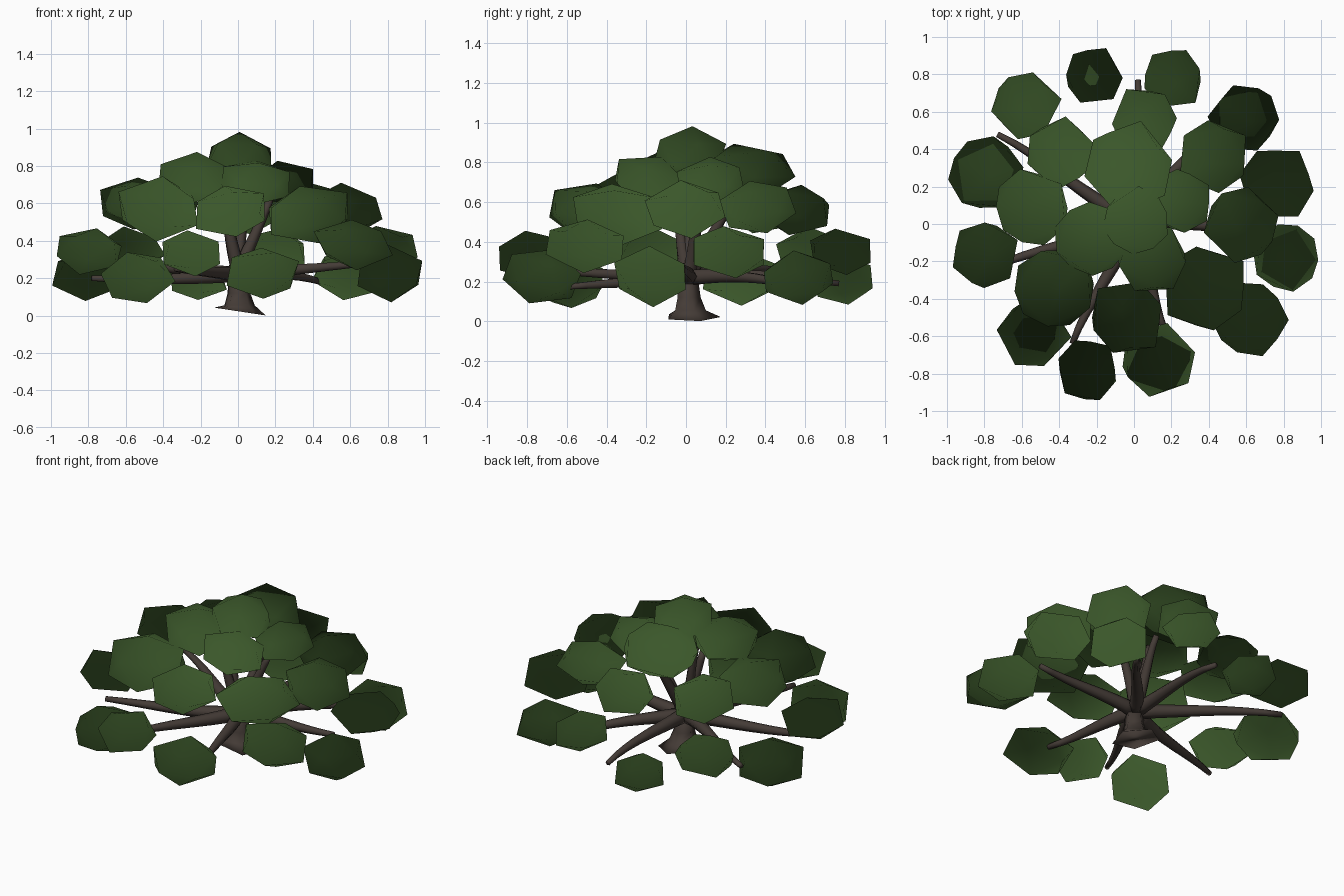
import bpy, bmesh, math, random
from mathutils import Vector, Matrix, Euler

if "Cube" in bpy.data.objects:
    bpy.data.objects.remove(bpy.data.objects["Cube"])

random.seed(4)


def material(name, rgb):
    m = bpy.data.materials.new(name)
    m.diffuse_color = (*rgb, 1)
    m.use_nodes = True
    m.node_tree.nodes["Principled BSDF"].inputs["Base Color"].default_value = m.diffuse_color
    return m


GREEN = material("leaf green", (0.043, 0.095, 0.023))
BROWN = material("bark brown", (0.058, 0.044, 0.037))


def finish(name, bm, mat):
    bmesh.ops.recalc_face_normals(bm, faces=bm.faces)
    me = bpy.data.meshes.new(name)
    bm.to_mesh(me)
    bm.free()
    me.materials.append(mat)
    me.shade_smooth()
    ob = bpy.data.objects.new(name, me)
    bpy.context.collection.objects.link(ob)
    return ob


def loft(bm, rings):
    loops = [[bm.verts.new(p) for p in ring] for ring in rings]
    n = len(loops[0])
    for a, b in zip(loops, loops[1:]):
        for i in range(n):
            j = (i + 1) % n
            bm.faces.new((a[i], a[j], b[j], b[i]))
    bm.faces.new(loops[0])
    bm.faces.new(loops[-1])


# Trunk: flared, slightly sloping foot
bm = bmesh.new()
profile = [(0.0, 0.145, 0.01, 0.03), (0.055, 0.085, 0.008, 0.015),
           (0.12, 0.064, 0.005, 0.01), (0.27, 0.052, 0, 0)]
rings = []
for k, (z, r, cx, cy) in enumerate(profile):
    ring = []
    for i in range(5):
        a = math.tau * i / 5 + 0.3
        x, y = r * math.cos(a), r * math.sin(a)
        slope = 0.022 * (1 - x / 0.145) if k == 0 else 0
        ring.append(Vector((x + cx, y + cy, z + slope)))
    rings.append(ring)
loft(bm, rings)
finish("trunk", bm, BROWN)


def branch(name, end, r0, r1, rise, sway=0.0):
    # tapered tube along a bent path from the trunk top
    start, end = Vector((0, 0.01, 0.22)), Vector(end)
    side = Vector((-end.y, end.x, 0)).normalized() * sway
    up = Vector((0, 0, rise))
    c1 = start.lerp(end, 0.33) + side + up
    c2 = start.lerp(end, 0.67) - side + up
    n, sides = 9, 6
    pts = []
    for k in range(n):
        t = k / (n - 1)
        s = 1 - t
        pts.append(start * s ** 3 + c1 * 3 * t * s * s + c2 * 3 * t * t * s + end * t ** 3)
    rings = []
    for k, p in enumerate(pts):
        d = (pts[min(k + 1, n - 1)] - pts[max(k - 1, 0)]).normalized()
        u = Vector((-d.y, d.x, 0)).normalized()
        v = d.cross(u)
        r = r0 + (r1 - r0) * k / (n - 1)
        rings.append([p + r * (u * math.cos(math.tau * i / sides)
                               + v * math.sin(math.tau * i / sides))
                      for i in range(sides)])
    bm = bmesh.new()
    loft(bm, rings)
    finish(name, bm, BROWN)


# Spreading lower branches
for i, (end, rise) in enumerate([((0.02, 0.77, 0.19), 0.03), ((-0.73, 0.48, 0.26), 0.02),
                                 ((-0.78, -0.24, 0.20), -0.02), ((-0.33, -0.64, 0.25), 0.0),
                                 ((0.17, -0.58, 0.175), 0.0), ((0.70, -0.02, 0.28), 0.0),
                                 ((0.44, 0.56, 0.18), 0.03)]):
    branch(f"low_branch_{i + 1}", end, 0.045, 0.016, rise, 0.03)

# Steep upper branches
for i, end in enumerate([(-0.09, 0.03, 0.68), (0.17, 0.08, 0.62), (0.03, 0.24, 0.62),
                         (-0.08, -0.06, 0.62)]):
    branch(f"upper_branch_{i + 1}", end, 0.04, 0.02, 0.0, 0.015)

# Leaf clumps: x, y, z, horizontal radius, half height
outer = [(-.79, .27, .22, .205, .145), (-.80, -.16, .345, .18, .125),
         (-.54, -.585, .205, .185, .145), (-.25, -.78, .335, .17, .125),
         (.13, -.725, .225, .20, .14), (.62, -.505, .385, .205, .135),
         (.81, -.175, .225, .19, .145), (.765, .22, .35, .205, .135),
         (.595, .565, .22, .185, .135), (.21, .78, .35, .16, .115),
         (-.22, .79, .20, .155, .125), (-.58, .635, .35, .18, .125)]
middle = [(-.39, .375, .57, .185, .14), (-.545, .09, .605, .205, .14),
          (-.42, -.34, .57, .225, .17), (-.04, -.50, .56, .20, .14),
          (.38, -.345, .545, .235, .155), (.575, 0, .565, .195, .145),
          (.425, .365, .575, .19, .14), (.05, .55, .56, .175, .13)]
crown = [(-.025, .30, .755, .235, .15), (-.23, -.08, .735, .195, .14),
         (.10, -.19, .715, .19, .125), (.25, .125, .705, .17, .12),
         (.01, .02, .845, .18, .135)]

centre = Vector((0, 0, 0.3))
for group, rows in (("outer", outer), ("middle", middle), ("crown", crown)):
    for i, (x, y, z, r, h) in enumerate(rows):
        bm = bmesh.new()
        bmesh.ops.create_icosphere(bm, subdivisions=1, radius=1)
        for v in bm.verts:
            v.co *= random.uniform(0.94, 1.06)
        tilt = Euler((random.uniform(-.12, .12), random.uniform(-.12, .12), 0)).to_matrix().to_4x4()
        turn = Euler((random.uniform(-.2, .2), random.uniform(-.2, .2),
                      random.uniform(0, math.tau))).to_matrix().to_4x4()
        R = r / 0.92
        m = (Matrix.Translation((x, y, z)) @ tilt @ Matrix.Diagonal((R, R, h, 1)) @ turn)
        bmesh.ops.transform(bm, matrix=m, verts=bm.verts)
        ob = finish(f"{group}_leaf_clump_{i + 1}", bm, GREEN)
        # leaf normals radiate from the heart of the tree
        ob.data.normals_split_custom_set_from_vertices(
            [(v.co - centre).normalized() for v in ob.data.vertices])
